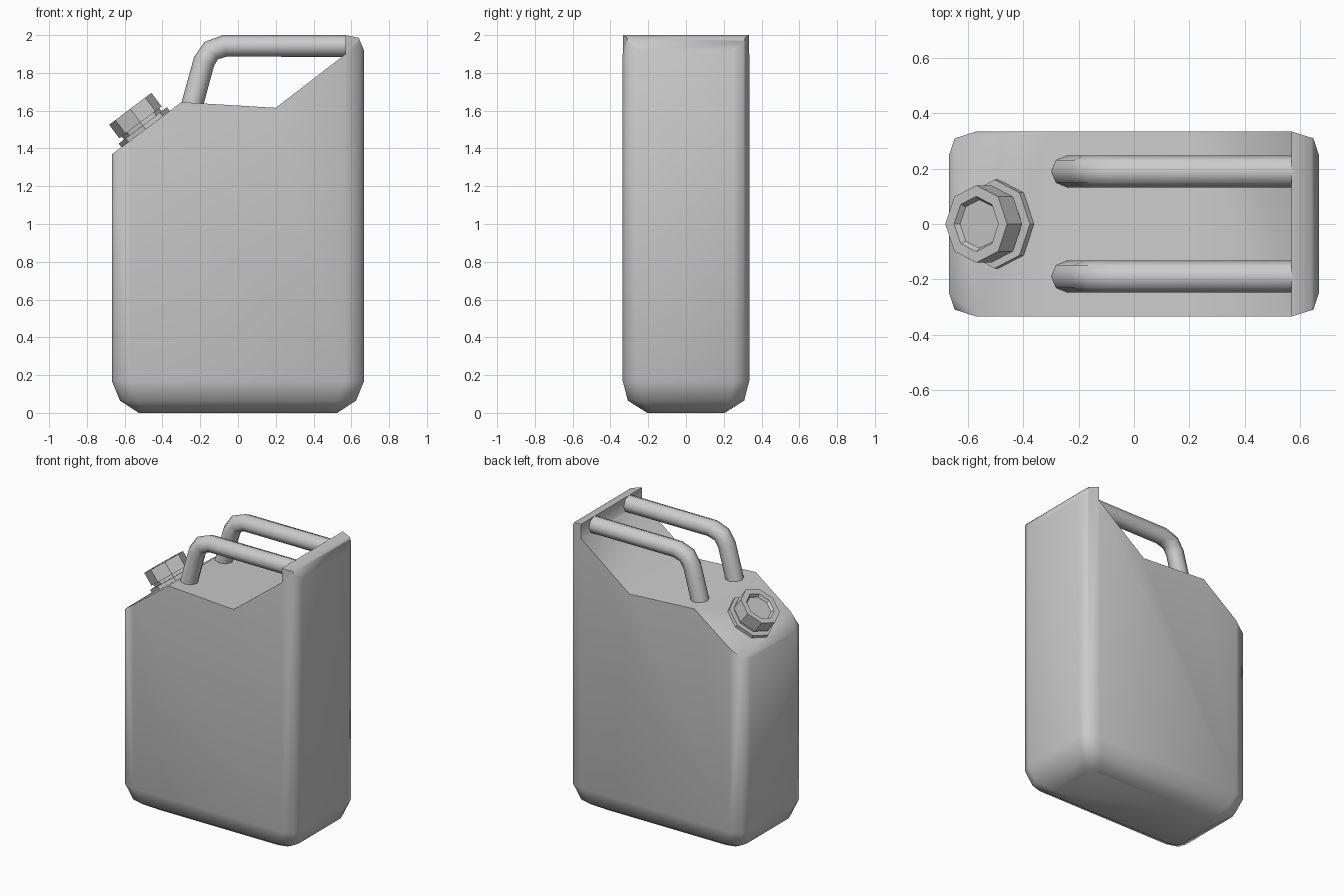
import bpy, bmesh, math
from mathutils import Vector, Matrix

if "Cube" in bpy.data.objects:
    bpy.data.objects.remove(bpy.data.objects["Cube"])


def make_object(name, bm):
    bmesh.ops.recalc_face_normals(bm, faces=bm.faces)
    mesh = bpy.data.meshes.new(name)
    bm.to_mesh(mesh)
    bm.free()
    ob = bpy.data.objects.new(name, mesh)
    bpy.context.collection.objects.link(ob)
    return ob


def select_only(ob):
    bpy.ops.object.select_all(action='DESELECT')
    ob.select_set(True)
    bpy.context.view_layer.objects.active = ob


def smooth(ob, degrees):
    select_only(ob)
    bpy.ops.object.shade_smooth_by_angle(angle=math.radians(degrees))


def loft(name, rings):
    """Skin a stack of equal-length rings and cap both ends."""
    bm = bmesh.new()
    loops = [[bm.verts.new(p) for p in ring] for ring in rings]
    n = len(loops[0])
    for a, b in zip(loops, loops[1:]):
        for i in range(n):
            j = (i + 1) % n
            bm.faces.new((a[i], a[j], b[j], b[i]))
    bm.faces.new(loops[0][::-1])
    bm.faces.new(loops[-1])
    return make_object(name, bm)


def rounded_rect(z, hx, hy, cx, cy):
    corner = [(hx, hy - cy), (hx - 0.2 * cx, hy - 0.3 * cy), (hx - cx, hy)]
    pts = []
    for sx, sy in ((1, 1), (-1, 1), (-1, -1), (1, -1)):
        quarter = corner if sx * sy > 0 else corner[::-1]
        pts += [(sx * x, sy * y, z) for x, y in quarter]
    return pts


# Can body with a rounded bottom and rounded vertical corners
body = loft("can_body", [
    rounded_rect(0.0, 0.525, 0.205, 0.07, 0.05),
    rounded_rect(0.065, 0.625, 0.308, 0.10, 0.08),
    rounded_rect(0.17, 0.668, 0.335, 0.10, 0.085),
    rounded_rect(2.1, 0.668, 0.335, 0.10, 0.085),
])

# Side profile that trims the sloped shoulder, deck, ramp and rear lip
profile = [(-1.0, 1.118), (-0.3, 1.645), (0.2, 1.615), (0.57, 1.90),
           (0.57, 2.0), (0.64, 1.985), (0.675, 1.90), (1.0, 1.1),
           (1.0, 2.5), (-1.0, 2.5)]
cutter = loft("top_cutter", [[(x, y, z) for x, z in profile] for y in (-1, 1)])
cutter.hide_render = True
trim = body.modifiers.new("trim", 'BOOLEAN')
trim.operation = 'DIFFERENCE'
trim.solver = 'EXACT'
trim.object = cutter
select_only(body)
bpy.ops.object.modifier_apply(modifier=trim.name)
bpy.data.objects.remove(cutter)
smooth(body, 62)

# Twin tube handles
path = [(-0.262, 1.56), (-0.18, 1.86), (-0.142, 1.918), (-0.07, 1.943), (0.575, 1.943)]
for side, y in (("front", -0.19), ("back", 0.19)):
    curve = bpy.data.curves.new(side + "_handle", 'CURVE')
    curve.dimensions = '3D'
    curve.bevel_depth = 0.058
    curve.bevel_resolution = 2
    curve.use_fill_caps = True
    spline = curve.splines.new('POLY')
    spline.points.add(len(path) - 1)
    for point, (x, z) in zip(spline.points, path):
        point.co = (x, y, z, 1)
    handle = bpy.data.objects.new(side + "_handle", curve)
    bpy.context.collection.objects.link(handle)
    select_only(handle)
    bpy.ops.object.convert(target='MESH')
    smooth(bpy.context.object, 60)

# Octagonal filler cap: flange, neck, cap and recessed top
lathe = [(0.16, -0.02), (0.16, 0.025), (0.125, 0.025), (0.125, 0.045),
         (0.14, 0.045), (0.14, 0.135), (0.10, 0.135), (0.088, 0.115)]
cap = loft("filler_cap", [
    [(r * math.cos(i * math.tau / 8), r * math.sin(i * math.tau / 8), h) for i in range(8)]
    for r, h in lathe])
cap.location = (-0.489, 0, 1.502)
cap.rotation_euler = (0, -0.646, 0)
